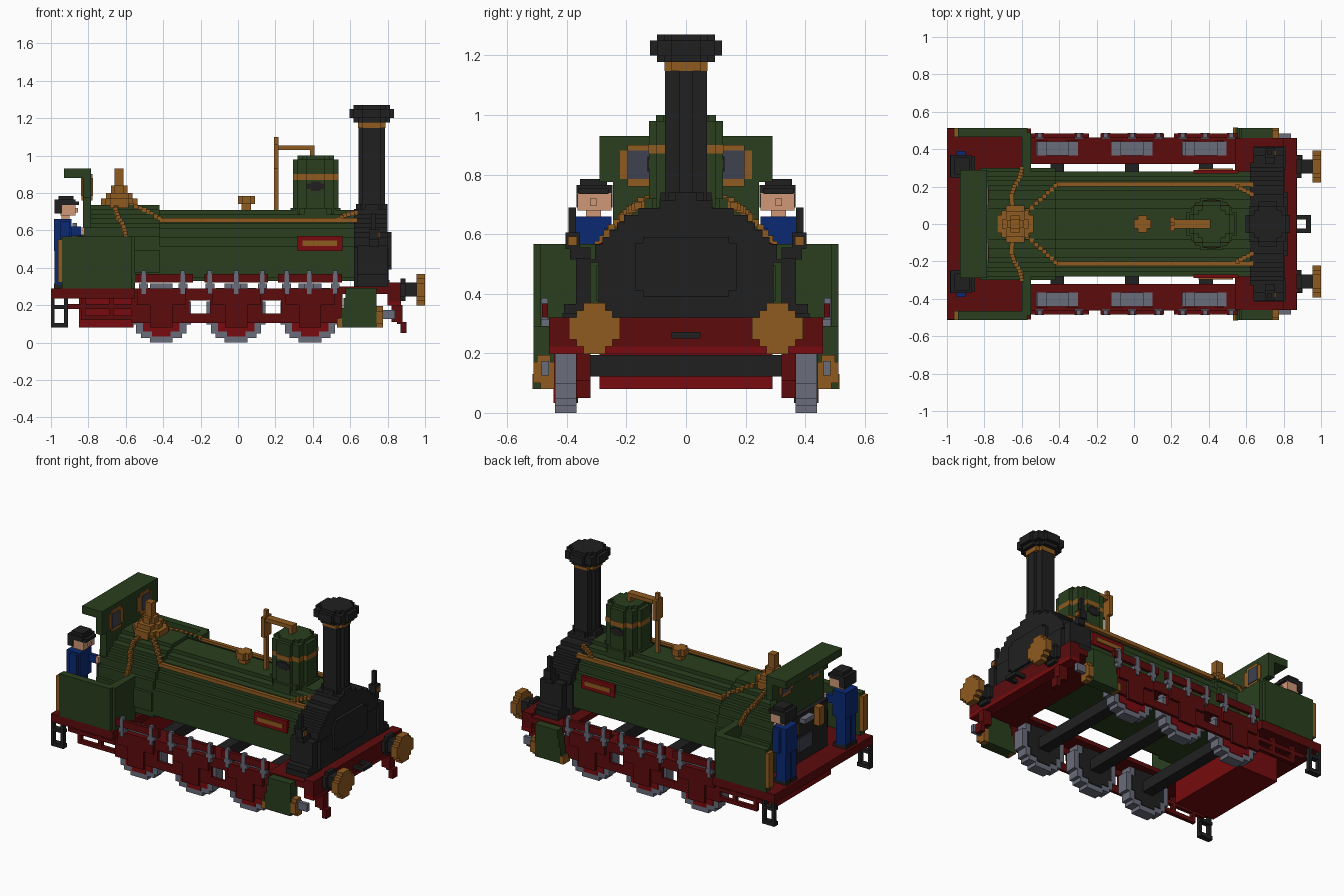
import bpy, bmesh, math

if "Cube" in bpy.data.objects:
    bpy.data.objects.remove(bpy.data.objects["Cube"], do_unlink=True)

V = 0.0244  # block size


def material(name, rgb):
    lin = [((c / 255 + 0.055) / 1.055) ** 2.4 if c > 10 else c / 255 / 12.92 for c in rgb]
    m = bpy.data.materials.new(name)
    m.use_nodes = True
    m.diffuse_color = (*lin, 1)
    m.node_tree.nodes["Principled BSDF"].inputs["Base Color"].default_value = (*lin, 1)
    return m


GREEN = material("engine green", (41, 63, 30))
RED = material("dark red", (92, 11, 12))
BRIGHT = material("bright red", (119, 11, 14))
BLACK = material("soot black", (32, 32, 32))
BRASS = material("brass", (143, 91, 32))
STEEL = material("steel grey", (106, 109, 122))
SLATE = material("slate glass", (62, 66, 78))
BLUE = material("work blue", (11, 42, 116))
SKIN = material("skin", (208, 152, 120))


def part(name, mat, boxes, mirror=False):
    """Join boxes (x0, x1, y0, y1, z0, z1) into one object, optionally mirrored in y."""
    bm = bmesh.new()
    if mirror:
        boxes = boxes + [(a, b, -d, -c, e, f) for a, b, c, d, e, f in boxes]
    for x0, x1, y0, y1, z0, z1 in boxes:
        v = [bm.verts.new((x, y, z)) for x in (x0, x1) for y in (y0, y1) for z in (z0, z1)]
        for f in ((0, 1, 3, 2), (4, 6, 7, 5), (0, 4, 5, 1), (2, 3, 7, 6), (0, 2, 6, 4), (1, 5, 7, 3)):
            bm.faces.new([v[i] for i in f])
    bmesh.ops.recalc_face_normals(bm, faces=bm.faces)
    me = bpy.data.meshes.new(name)
    bm.to_mesh(me)
    bm.free()
    me.materials.append(mat)
    ob = bpy.data.objects.new(name, me)
    bpy.context.collection.objects.link(ob)
    return ob


def disc(axis, centre, r, a0, a1, floor=-9):
    """Stepped block cylinder along an axis, cut off below z = floor."""
    cx, cy, cz = centre
    n = max(2, round(2 * r / V))
    h = 2 * r / n
    odd = (n % 2) / 2
    out = []
    for i in range(n):
        lo = -r + i * h
        w = math.sqrt(max(0, r * r - (lo + h / 2) ** 2))
        w = min(r, (max(1 - 2 * odd, round(w / V - odd)) + odd) * V)
        hi = lo + h
        if axis == "x":
            if cz + hi > floor:
                out.append((a0, a1, cy - w, cy + w, max(floor, cz + lo), cz + hi))
        elif axis == "y":
            out.append((cx - w, cx + w, a0, a1, cz + lo, cz + hi))
        else:
            out.append((cx - w, cx + w, cy + lo, cy + hi, a0, a1))
    return out


def trail(points, s=V):
    """Row of small blocks following a path."""
    out = []
    for p, q in zip(points, points[1:]):
        n = max(1, math.ceil(max(abs(b - a) for a, b in zip(p, q)) / s))
        for i in range(n + 1):
            x, y, z = [a + (b - a) * i / n for a, b in zip(p, q)]
            out.append((x - s / 2, x + s / 2, y - s / 2, y + s / 2, z - s / 2, z + s / 2))
    return out


# Boiler, firebox and smokebox
part("boiler", GREEN, disc("x", (0, 0, 0.43), 0.28, -0.42, 0.62, 0.33))
part("firebox", GREEN, disc("x", (0, 0, 0.435), 0.3, -0.82, -0.42, 0.33)
     + [(-0.82, -0.57, -0.28, 0.28, 0.29, 0.33)])
part("ashpan", BRIGHT, [(-0.85, -0.56, -0.29, 0.29, 0.08, 0.24)])
part("smokebox", BLACK, disc("x", (0, 0, 0.355), 0.358, 0.62, 0.8, 0.505)
     + [(0.62, 0.805, -0.293, 0.293, 0.3, 0.505)])
part("smokebox_supports", BLACK, [(0.64, 0.81, 0.29, 0.415, 0.3, 0.335), (0.64, 0.8, 0.32, 0.41, 0.33, 0.365),
                                  (0.64, 0.8, 0.32, 0.37, 0.36, 0.52)], True)
part("smokebox_door", BLACK, [(0.8, 0.82, -0.17, 0.17, 0.41, 0.57), (0.8, 0.82, -0.145, 0.145, 0.39, 0.59)])

# Chimney
C = (0.715, 0, 0)
part("chimney", BLACK, disc("z", C, 0.07, 0.7, 1.147) + disc("z", C, 0.085, 0.69, 0.74))
part("chimney_band", BRASS, disc("z", C, 0.073, 1.147, 1.177))
part("chimney_cap", BLACK, disc("z", C, 0.097, 1.177, 1.27) + disc("z", C, 0.12, 1.2, 1.25))

# Dome, steam pipe and valves
D = (0.415, 0, 0)
part("dome", GREEN, disc("z", D, 0.124, 0.69, 0.87) + disc("z", D, 0.124, 0.9, 0.98)
     + disc("z", D, 0.1, 0.97, 1.0) + disc("z", D, 0.14, 0.66, 0.72))
part("dome_band", BRASS, disc("z", D, 0.126, 0.87, 0.9))
part("dome_oval", BLACK, [(0.39, 0.44, 0.12, 0.13, 0.81, 0.86), (0.367, 0.463, 0.12, 0.129, 0.82, 0.85)], True)
part("steam_pipe", BRASS, [(0.192, 0.217, -0.012, 0.012, 0.7, 1.1), (0.192, 0.217, -0.037, 0.037, 0.93, 1.06),
                           (0.2, 0.41, -0.024, 0.024, 1.03, 1.055), (0.385, 0.41, -0.024, 0.024, 1.0, 1.03)])
part("small_valve", BRASS, [(0.02, 0.07, -0.024, 0.024, 0.69, 0.75)] + disc("z", (0.045, 0, 0), 0.046, 0.742, 0.785))
S = (-0.635, 0, 0)
part("safety_valve", BRASS, disc("z", S, 0.098, 0.72, 0.77) + disc("z", S, 0.07, 0.77, 0.8)
     + disc("z", S, 0.045, 0.8, 0.84) + disc("z", S, 0.024, 0.83, 0.93))

# Brass pipes on the boiler
part("boiler_rails", BRASS, trail([(-0.57, 0.07, 0.735), (-0.5, 0.13, 0.71), (-0.42, 0.205, 0.665)])
     + [(-0.42, 0.64, 0.2, 0.225, 0.643, 0.667)]
     + trail([(0.54, 0.21, 0.66), (0.57, 0.19, 0.68), (0.63, 0.16, 0.695)]), True)
part("firebox_pipes", BRASS, trail([(-0.65, 0.08, 0.73), (-0.655, 0.15, 0.71), (-0.64, 0.2, 0.67),
                                    (-0.61, 0.25, 0.62), (-0.6, 0.295, 0.565)]), True)
part("name_plate_border", BRIGHT, [(0.318, 0.558, 0.27, 0.29, 0.49, 0.57)], True)
part("name_plate", BRASS, [(0.345, 0.53, 0.27, 0.296, 0.517, 0.545)], True)

# Lamps beside the smokebox
part("lamp_brackets", BLACK, [(0.7, 0.75, 0.32, 0.39, 0.515, 0.555), (0.7, 0.75, 0.355, 0.405, 0.55, 0.605),
                              (0.71, 0.735, 0.37, 0.394, 0.6, 0.69)], True)
part("lamp_lenses", BRASS, [(0.75, 0.759, 0.366, 0.396, 0.562, 0.592)], True)

# Cab
part("cab_sides", GREEN, [(-0.94, -0.57, 0.465, 0.512, 0.29, 0.567), (-0.6, -0.55, 0.28, 0.49, 0.29, 0.567)], True)
part("cab_edge", BRASS, [(-0.962, -0.94, 0.465, 0.512, 0.32, 0.55)], True)
part("weatherboard", GREEN, [(-0.83, -0.785, -0.29, 0.29, 0.775, 0.93), (-0.83, -0.785, -0.245, 0.245, 0.55, 0.775),
                             (-0.93, -0.785, -0.29, 0.29, 0.88, 0.93)])
part("window_rings", BRASS, [(-0.836, -0.779, 0.097, 0.197, 0.76, 0.9), (-0.835, -0.78, 0.073, 0.221, 0.785, 0.88)], True)
part("window_glass", SLATE, [(-0.84, -0.774, 0.115, 0.197, 0.785, 0.88)], True)
part("backhead", BLACK, [(-0.86, -0.82, -0.24, 0.24, 0.29, 0.6)])
part("controls", BRASS, [(-0.89, -0.86, 0.1, 0.17, 0.5, 0.57), (-0.9, -0.86, -0.15, -0.1, 0.48, 0.6)])
part("regulator", STEEL, [(-0.9, -0.86, -0.05, 0.05, 0.55, 0.58), (-0.885, -0.86, 0.2, 0.225, 0.5, 0.64)])
part("fire_door", SLATE, [(-0.868, -0.86, -0.07, 0.07, 0.36, 0.45)])

# Floor, front deck and buffer beam
part("cab_floor", RED, [(-1.0, -0.55, -0.51, 0.51, 0.235, 0.29)])
part("front_deck", RED, [(0.54, 0.82, -0.46, 0.46, 0.26, 0.3)])
part("buffer_beam", RED, [(0.8, 0.87, -0.46, 0.46, 0.22, 0.32)])
part("beam_lip", BRIGHT, [(0.8, 0.872, -0.46, 0.46, 0.197, 0.222)])
part("guard_irons", RED, [(0.82, 0.87, 0.32, 0.37, 0.11, 0.2), (0.85, 0.88, 0.32, 0.37, 0.1, 0.2),
                          (0.87, 0.9, 0.32, 0.37, 0.05, 0.11)], True)

# Side frames with openings between the wheels, slotted running board and springs
WHEELS = (-0.41, -0.01, 0.385)
POSTS = (-0.505, -0.295, -0.15, -0.01, 0.13, 0.26, 0.38, 0.52)
frame = [(-0.57, 0.56, 0.445, 0.463, 0.105, 0.155), (-0.57, 0.56, 0.445, 0.463, 0.225, 0.29)]
frame += [(a, b, 0.445, 0.463, 0.155, 0.225) for a, b in ((-0.57, -0.26), (-0.15, 0.13), (0.23, 0.56))]
frame += [(x - 0.13, x + 0.13, 0.463, 0.48, 0.2, 0.29) for x in WHEELS]
frame += [(x - 0.06, x + 0.06, 0.463, 0.48, 0.08, 0.2) for x in WHEELS]
part("side_frames", RED, frame, True)
part("running_boards", RED, [(-0.57, 0.55, 0.32, 0.367, 0.262, 0.29)]
     + [(a, b, 0.367, 0.445, 0.262, 0.29) for a, b in ((-0.57, -0.52), (-0.3, -0.12), (0.1, 0.26), (0.48, 0.55))], True)
part("springs", RED, [(x - 0.17, x + 0.17, 0.463, 0.483, 0.32, 0.367) for x in WHEELS], True)
part("spring_posts", STEEL, [(x - 0.012, x + 0.012, 0.463, 0.487, 0.26, 0.385) for x in POSTS]
     + [(x - 0.024, x + 0.024, 0.455, 0.486, 0.29, 0.315) for x in POSTS], True)

# Wheels and axles
for i, x in enumerate(WHEELS, 1):
    c = (x, 0, 0.158)
    part(f"wheel_tyre_{i}", STEEL, disc("y", c, 0.158, 0.367, 0.44), True)
    part(f"wheel_centre_{i}", BRIGHT, disc("y", c, 0.125, 0.43, 0.444), True)
    part(f"wheel_back_{i}", BLACK, disc("y", c, 0.125, 0.362, 0.372), True)
    part(f"axle_{i}", BLACK, [(x - 0.037, x + 0.037, -0.37, 0.37, 0.122, 0.195)])

# Cylinders with end caps and rods
part("cylinders", GREEN, [(0.54 + 0.012 * i, 0.74, 0.442, 0.512, 0.08 + 0.053 * i, 0.133 + 0.053 * i)
                          for i in range(4)], True)
part("cylinder_ends", BRASS, [(0.74, 0.775, 0.442, 0.512, 0.1, 0.17), (0.74, 0.775, 0.442, 0.488, 0.08, 0.1),
                              (0.74, 0.775, 0.455, 0.5, 0.17, 0.195), (0.53, 0.556, 0.445, 0.515, 0.08, 0.13)], True)
part("cylinder_rods", STEEL, [(0.775, 0.84, 0.46, 0.485, 0.125, 0.175)], True)

# Buffers and coupling
part("buffer_heads", BRASS, disc("x", (0, 0.307, 0.283), 0.085, 0.955, 1.0), True)
part("buffer_shanks", BLACK, disc("x", (0, 0.307, 0.283), 0.037, 0.87, 0.96)
     + disc("x", (0, 0.307, 0.283), 0.06, 0.87, 0.895), True)
part("coupling", BLACK, [(0.87, 0.945, 0.025, 0.048, 0.25, 0.272), (0.92, 0.945, 0, 0.03, 0.25, 0.272)], True)

# Rear steps and brake rods
part("rear_steps", BLACK, [(-1.0, -0.98, 0.487, 0.512, 0.08, 0.235), (-0.93, -0.91, 0.487, 0.512, 0.08, 0.235),
                           (-1.0, -0.91, 0.475, 0.512, 0.08, 0.105), (-1.0, -0.91, 0.475, 0.512, 0.18, 0.2)], True)
part("brake_rods", RED, [(-0.91, -0.57, 0.44, 0.465, 0.18, 0.205), (-0.84, -0.57, 0.44, 0.465, 0.12, 0.145),
                         (-0.84, -0.815, 0.44, 0.465, 0.12, 0.235), (-0.69, -0.665, 0.44, 0.465, 0.12, 0.235)], True)

# Crew, one on each side
part("crew_clothes", BLUE, [(-0.98, -0.91, 0.255, 0.305, 0.31, 0.5), (-0.98, -0.91, 0.318, 0.365, 0.31, 0.5),
                            (-0.985, -0.89, 0.25, 0.37, 0.49, 0.66), (-0.95, -0.84, 0.25, 0.275, 0.57, 0.62),
                            (-0.95, -0.9, 0.37, 0.39, 0.5, 0.65)], True)
part("crew_boots", BLACK, [(-0.985, -0.89, 0.255, 0.305, 0.29, 0.315), (-0.985, -0.89, 0.318, 0.365, 0.29, 0.315)], True)
part("crew_heads", SKIN, [(-0.95, -0.868, 0.25, 0.365, 0.68, 0.738), (-0.945, -0.9, 0.285, 0.335, 0.655, 0.69),
                          (-0.87, -0.855, 0.3, 0.322, 0.695, 0.72), (-0.84, -0.82, 0.25, 0.275, 0.575, 0.615)], True)
part("crew_caps", BLACK, [(-0.98, -0.87, 0.247, 0.368, 0.735, 0.765), (-0.96, -0.88, 0.265, 0.355, 0.765, 0.785),
                          (-0.98, -0.94, 0.247, 0.368, 0.69, 0.738), (-0.87, -0.85, 0.26, 0.36, 0.735, 0.755)], True)
